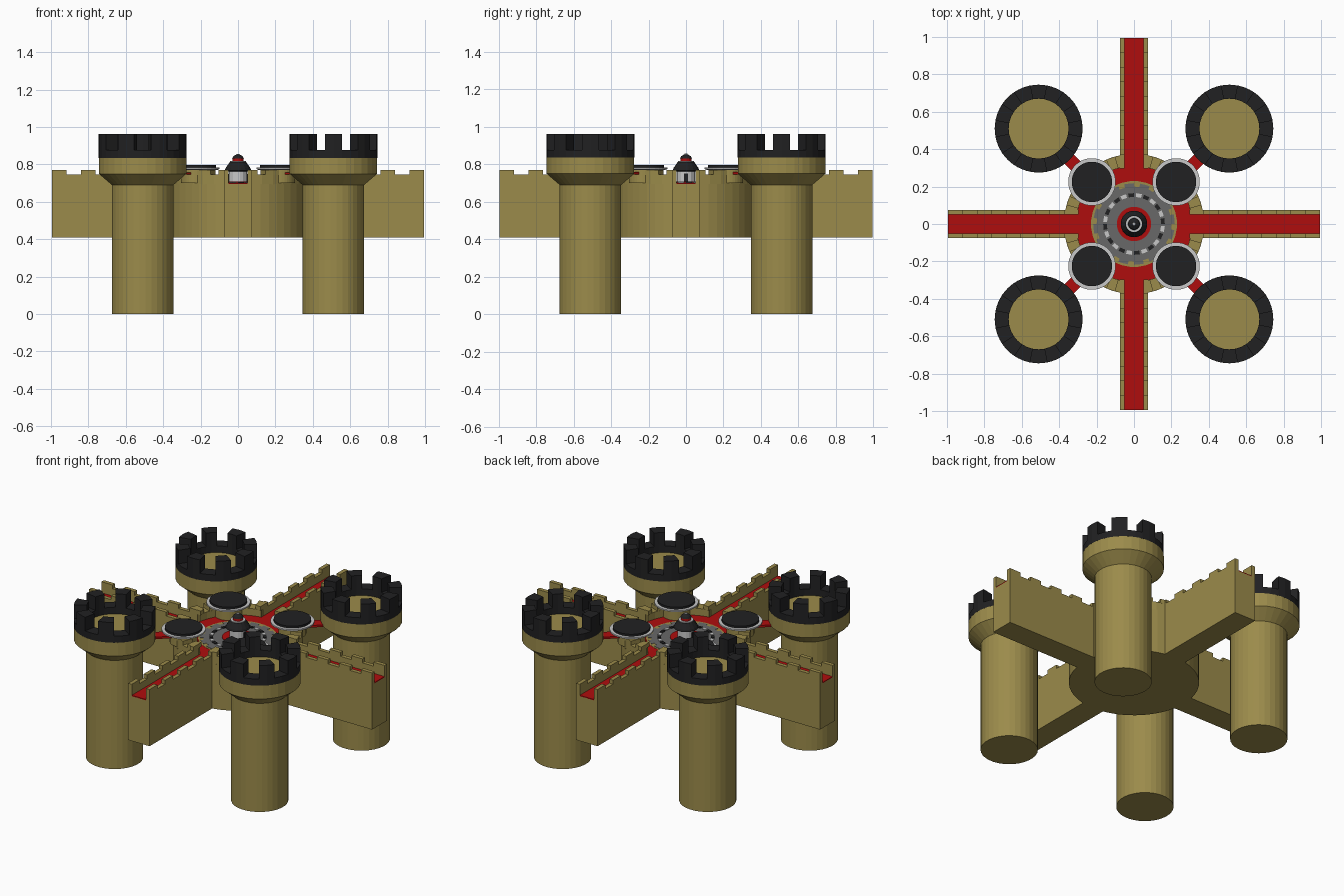
import bpy, bmesh
from math import radians, sin, cos, ceil
from mathutils import Matrix, Vector

if "Cube" in bpy.data.objects:
    bpy.data.objects.remove(bpy.data.objects["Cube"])


def material(name, r, g, b):
    m = bpy.data.materials.new(name)
    m.use_nodes = True
    m.diffuse_color = (r, g, b, 1)
    bsdf = next(n for n in m.node_tree.nodes if n.type == 'BSDF_PRINCIPLED')
    bsdf.inputs["Base Color"].default_value = (r, g, b, 1)
    return m


stone = material("sandstone", .33, .26, .07)
red = material("red_floor", .43, .004, .004)
black = material("black_slate", .015, .015, .016)
pale = material("pale_grey", .58, .58, .58)
grey = material("mid_grey", .14, .14, .14)


def finish(bm, name, mat):
    bmesh.ops.recalc_face_normals(bm, faces=bm.faces)
    mesh = bpy.data.meshes.new(name)
    bm.to_mesh(mesh)
    bm.free()
    mesh.materials.append(mat)
    ob = bpy.data.objects.new(name, mesh)
    bpy.context.collection.objects.link(ob)
    return ob


def add_box(bm, x0, x1, y0, y1, z0, z1, turn=0):
    size = Matrix.Diagonal((x1 - x0, y1 - y0, z1 - z0, 1))
    place = Matrix.Translation(((x0 + x1) / 2, (y0 + y1) / 2, (z0 + z1) / 2))
    bmesh.ops.create_cube(bm, size=1, matrix=Matrix.Rotation(radians(turn), 4, 'Z') @ place @ size)


def add_arc(bm, r0, r1, a0, a1, z0, z1, centre=(0, 0), step=11.25):
    """Curved block between two radii and two angles in degrees."""
    n = max(1, ceil((a1 - a0) / step - 1e-6))
    full = a1 - a0 >= 360
    rows = []
    for i in range(n if full else n + 1):
        a = radians(a0 + (a1 - a0) * i / n)
        rows.append([bm.verts.new((centre[0] + r * cos(a), centre[1] + r * sin(a), z))
                     for r, z in ((r0, z0), (r1, z0), (r1, z1), (r0, z1))])
    for i in range(n):
        a, b = rows[i], rows[(i + 1) % len(rows)]
        for k in range(4):
            j = (k + 1) % 4
            bm.faces.new((a[k], a[j], b[j], b[k]))
    if not full:
        bm.faces.new(rows[0])
        bm.faces.new(rows[-1])


def lathe(name, profile, mat, centre=(0, 0), sides=32):
    """Closed solid turned from (radius, height) points."""
    bm = bmesh.new()
    rings = []
    for r, z in profile:
        rings.append([bm.verts.new((centre[0] + r * cos(radians(360 * (i + .5) / sides)),
                                    centre[1] + r * sin(radians(360 * (i + .5) / sides)), z))
                      for i in range(sides)])
    for a, b in zip(rings, rings[1:]):
        for i in range(sides):
            j = (i + 1) % sides
            bm.faces.new((a[i], a[j], b[j], b[i]))
    bm.faces.new(rings[0])
    bm.faces.new(rings[-1])
    return finish(bm, name, mat)


QUARTERS = (0, 90, 180, 270)
FLOOR, NOTCH, TOP = .70, .745, .77

# Corner towers with black battlements
for sx in (-1, 1):
    for sy in (-1, 1):
        c = (.51 * sx, .51 * sy)
        side = ("front" if sy < 0 else "back") + ("_left" if sx > 0 else "_right")
        lathe(side + "_tower", [(.165, 0), (.165, .69), (.235, .75), (.235, .835)], stone, c)
        bm = bmesh.new()
        add_arc(bm, .16, .235, 0, 360, .835, .877, c)
        shift = 22.5 if sx < 0 and sy < 0 else 0
        for i in range(8):
            a = 45 * i + shift
            add_arc(bm, .16, .235, a - 11.25, a + 11.25, .875, .963, c)
        finish(bm, side + "_battlement", black)

        # Small round turret between hub and tower
        t = (.225 * sx, .225 * sy)
        lathe(side + "_turret_post", [(.08, FLOOR), (.08, .775)], stone, t)
        lathe(side + "_turret_rim", [(.115, .77), (.127, .775), (.127, .784)], pale, t)
        lathe(side + "_turret_lid", [(.108, .784), (.108, .797)], black, t)

# Hub drum and its curved parapet
lathe("hub", [(.375, .41), (.375, FLOOR - .005)], stone, sides=48)
bm = bmesh.new()
for q in QUARTERS:
    add_arc(bm, .31, .375, q + 10, q + 80, FLOOR - .006, NOTCH)
    for a0, a1 in ((10, 16), (23, 37), (53, 67), (74, 80)):
        add_arc(bm, .31, .375, q + a0, q + a1, NOTCH - .002, TOP)
finish(bm, "hub_parapet", stone)

# Four walls with crenellated parapets
bm = bmesh.new()
for q in QUARTERS:
    add_box(bm, .3, .995, -.075, .075, .41, FLOOR - .005, q)
    for y0 in (-.075, .05):
        add_box(bm, .32, .995, y0, y0 + .025, FLOOR - .006, NOTCH, q)
        for i in range(5):
            end = .995 - .155 * i
            add_box(bm, end - .078, end, y0, y0 + .025, NOTCH - .002, TOP, q)
finish(bm, "walls", stone)

# Red walkways, hub floor and tower bridges
bm = bmesh.new()
add_arc(bm, .22, .312, 0, 360, FLOOR - .006, FLOOR)
for q in QUARTERS:
    add_box(bm, .3, .995, -.05, .05, FLOOR - .006, FLOOR, q)
    add_box(bm, .3, .56, -.035, .035, NOTCH, .758, q + 45)
finish(bm, "red_walkways", red)

# Central court with paving teeth
lathe("court_base", [(.23, FLOOR - .006), (.23, FLOOR + .001)], stone)
bm = bmesh.new()
add_arc(bm, .05, .2, 0, 360, FLOOR, FLOOR + .003)
for i in range(16):
    add_arc(bm, .199, .218, 22.5 * i, 22.5 * i + 14, FLOOR, FLOOR + .003)
finish(bm, "court_paving", grey)
for name, mat, start in (("dark_paving", black, 0), ("pale_paving", pale, 15)):
    bm = bmesh.new()
    for i in range(12):
        add_arc(bm, .145, .165, 30 * i + start, 30 * i + start + 11, FLOOR + .002, FLOOR + .007)
    finish(bm, name, mat)

# Central keep with stepped roof
lathe("keep", [(.05, FLOOR), (.05, .768)], pale, sides=16)
lathe("keep_skirt", [(.092, FLOOR), (.092, FLOOR + .008)], red)
bm = bmesh.new()
for q in (0, 180):
    add_box(bm, .046, .053, -.012, .012, FLOOR, .75, q)
finish(bm, "keep_doors", black)
lathe("keep_roof", [(.055, .762), (.072, .768), (.068, .78), (.045, .812)], black, sides=16)
lathe("keep_roof_ring", [(.044, .812), (.044, .817)], pale, sides=16)
lathe("keep_lantern", [(.03, .817), (.03, .832)], red, sides=16)
lathe("keep_cap", [(.032, .832), (.026, .843), (.01, .853)], black, sides=16)
lathe("keep_finial", [(.01, .853), (.008, .857)], pale, sides=8)
